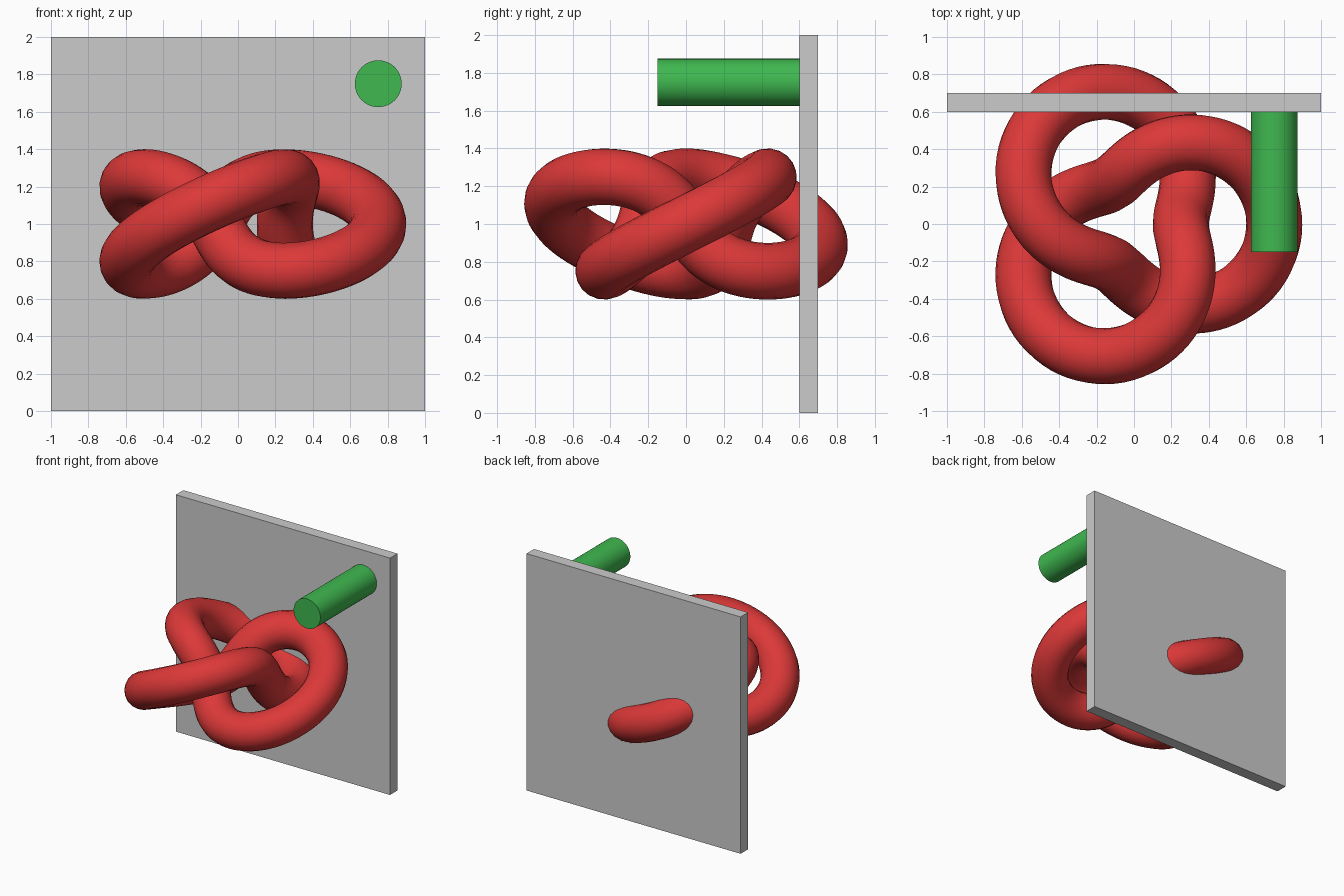
import bpy
from math import sin, cos, pi, radians

if "Cube" in bpy.data.objects:
    bpy.data.objects.remove(bpy.data.objects["Cube"])


def paint(obj, name, rgb):
    mat = bpy.data.materials.new(name)
    mat.diffuse_color = (*rgb, 1)
    mat.use_nodes = True
    mat.node_tree.nodes["Principled BSDF"].inputs["Base Color"].default_value = mat.diffuse_color
    obj.data.materials.append(mat)


# Back plate
bpy.ops.mesh.primitive_cube_add(size=1, location=(0, 0.65, 1))
plate = bpy.context.object
plate.name = "back_plate"
plate.scale = (2, 0.1, 2)
bpy.ops.object.transform_apply(location=False, rotation=False, scale=True)

# Round peg standing out from the plate
bpy.ops.mesh.primitive_cylinder_add(vertices=64, radius=0.125, depth=0.75,
                                    location=(0.75, 0.225, 1.75),
                                    rotation=(pi / 2, 0, 0))
peg = bpy.context.object
peg.name = "peg"
bpy.ops.object.shade_smooth_by_angle(angle=radians(30))
paint(peg, "green", (0.05, 0.48, 0.08))

# Trefoil knot: a closed path wound on a torus, swept with a round section
STEPS, MAJOR, MINOR, TUBE = 240, 0.5, 0.25, 0.15
curve = bpy.data.curves.new("knot", 'CURVE')
curve.dimensions = '3D'
curve.bevel_depth = TUBE
curve.bevel_resolution = 8
spline = curve.splines.new('POLY')
spline.points.add(STEPS - 1)
for i, point in enumerate(spline.points):
    t = 2 * pi * i / STEPS
    r = MAJOR + MINOR * cos(3 * t)
    point.co = (r * cos(2 * t), r * sin(2 * t), 1 + MINOR * sin(3 * t), 1)
spline.use_cyclic_u = True
knot = bpy.data.objects.new("knot", curve)
bpy.context.collection.objects.link(knot)
bpy.ops.object.select_all(action='DESELECT')
knot.select_set(True)
bpy.context.view_layer.objects.active = knot
bpy.ops.object.convert(target='MESH')
knot = bpy.context.object
knot.name = "knot"
bpy.ops.object.shade_smooth()
paint(knot, "red", (0.72, 0.04, 0.04))
